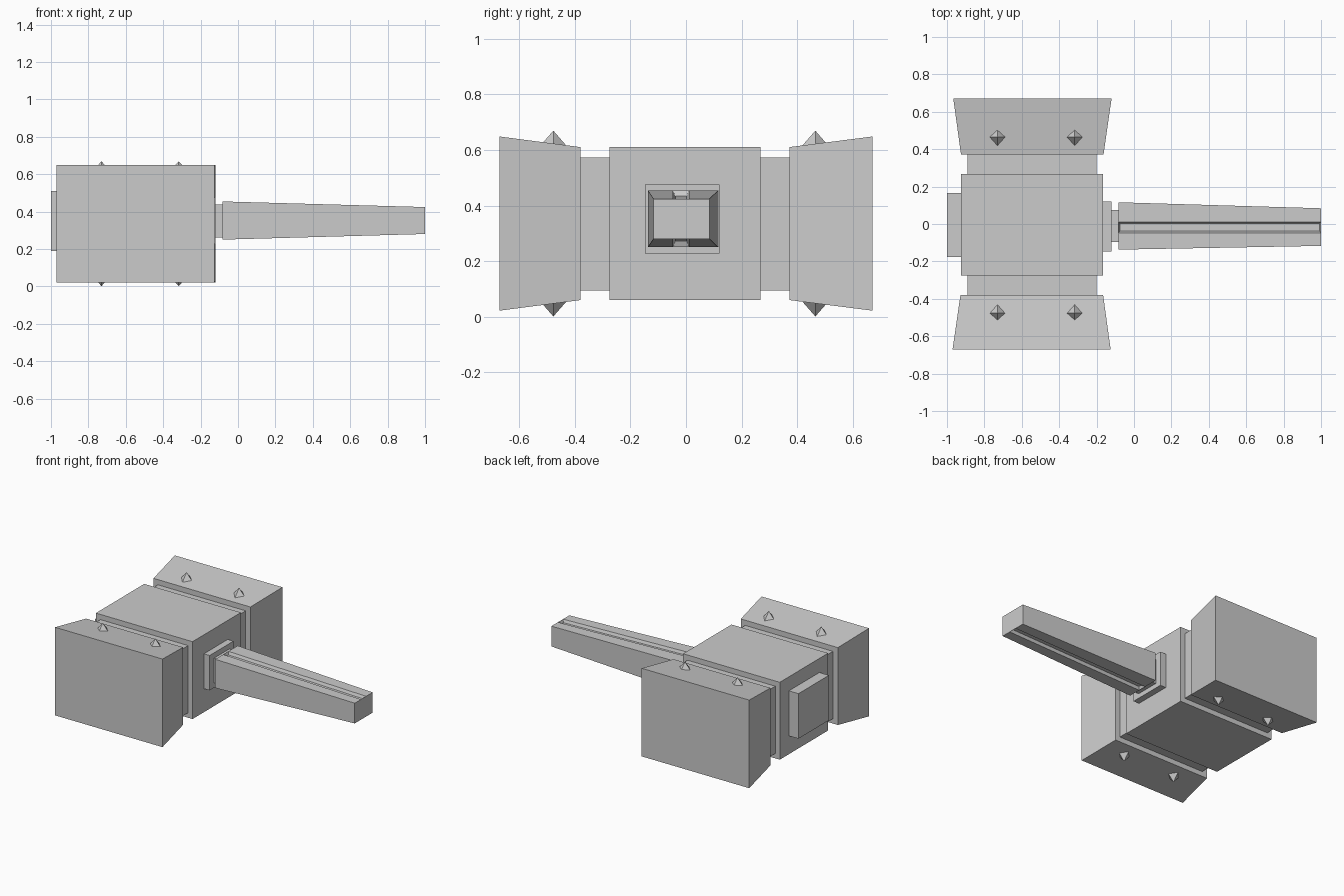
import bpy, bmesh

if "Cube" in bpy.data.objects:
    bpy.data.objects.remove(bpy.data.objects["Cube"])

CZ = 0.335  # mid height of the hammer


def finish(name, bm):
    bmesh.ops.recalc_face_normals(bm, faces=bm.faces)
    me = bpy.data.meshes.new(name)
    bm.to_mesh(me)
    bm.free()
    ob = bpy.data.objects.new(name, me)
    bpy.context.collection.objects.link(ob)
    return ob


def loft(bm, ring_a, ring_b):
    """Closed solid between two matching rings; returns the side faces."""
    a = [bm.verts.new(p) for p in ring_a]
    b = [bm.verts.new(p) for p in ring_b]
    n = len(a)
    bm.faces.new(a)
    bm.faces.new(b)
    return [bm.faces.new((a[i], a[(i + 1) % n], b[(i + 1) % n], b[i])) for i in range(n)]


def y_ring(y, x0, x1, z0, z1):
    return [(x0, y, z0), (x1, y, z0), (x1, y, z1), (x0, y, z1)]


def block(name, ring_a, ring_b):
    bm = bmesh.new()
    loft(bm, ring_a, ring_b)
    return finish(name, bm)


def box(name, x0, x1, y0, y1, z0, z1):
    return block(name, y_ring(y0, x0, x1, z0, z1), y_ring(y1, x0, x1, z0, z1))


# Head core and recessed necks
box("head_core", -0.925, -0.165, -0.275, 0.268, 0.06, 0.61)
box("front_neck", -0.89, -0.20, -0.382, -0.275, 0.095, 0.573)
box("back_neck", -0.89, -0.20, 0.268, 0.372, 0.095, 0.573)

# Flared striking heads
block("front_striker", y_ring(-0.67, -0.97, -0.125, 0.022, 0.648),
      y_ring(-0.38, -0.928, -0.165, 0.06, 0.61))
block("back_striker", y_ring(0.372, -0.925, -0.163, 0.06, 0.61),
      y_ring(0.67, -0.966, -0.12, 0.022, 0.648))

# Back plate and handle collars
box("back_plate", -1.0, -0.925, -0.177, 0.165, 0.19, 0.51)
box("handle_collar", -0.165, -0.12, -0.147, 0.12, 0.227, 0.475)
box("handle_joint", -0.12, -0.083, -0.097, 0.075, 0.26, 0.437)

# Pyramid studs on top and bottom of both strikers
for side, y in (("front", -0.477), ("back", 0.465)):
    for i, x in enumerate((-0.73, -0.317)):
        for level, s in (("top", 1), ("bottom", -1)):
            base, tip = CZ + s * 0.279, CZ + s * 0.334
            bm = bmesh.new()
            ring = [bm.verts.new((x + dx, y + dy, base))
                    for dx, dy in ((0.048, 0), (0, 0.048), (-0.048, 0), (0, -0.048))]
            apex = bm.verts.new((x, y, tip))
            bm.faces.new(ring)
            for k in range(4):
                bm.faces.new((ring[k], ring[(k + 1) % 4], apex))
            finish(f"{side}_{level}_stud_{i + 1}", bm)


# Tapered handle with a shallow groove along top and bottom
def handle_ring(x, y0, y1, z0, z1):
    g0, g1 = -0.047, 0.011
    return [(x, y0, z0), (x, g0, z0), (x, g1, z0), (x, y1, z0),
            (x, y1, z1), (x, g1, z1), (x, g0, z1), (x, y0, z1)]


bm = bmesh.new()
sides = loft(bm, handle_ring(-0.083, -0.137, 0.116, 0.25, 0.454),
             handle_ring(1.0, -0.117, 0.084, 0.28, 0.424))
bmesh.ops.recalc_face_normals(bm, faces=bm.faces)
bmesh.ops.inset_individual(bm, faces=[sides[1], sides[5]], thickness=0.012, depth=-0.02)
finish("handle", bm)
